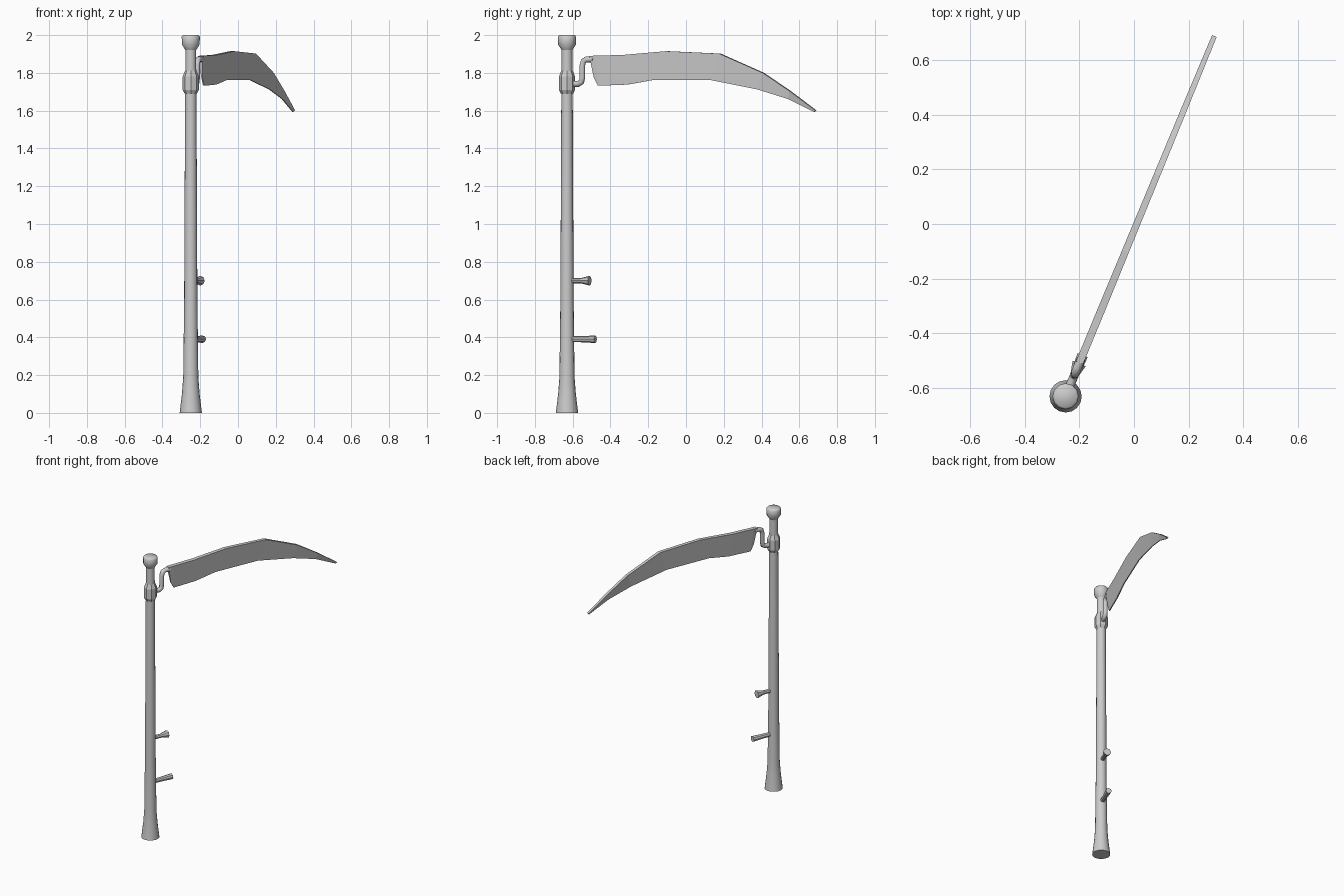
import bpy, bmesh, math
from mathutils import Matrix, Vector

if "Cube" in bpy.data.objects:
    bpy.data.objects.remove(bpy.data.objects["Cube"])

# Everything is built with the pole on the local z axis and the blade along local x
YAW = math.atan2(1.32, 0.545)
PLACE = Matrix.Translation((-0.25, -0.63, 0)) @ Matrix.Rotation(YAW, 4, 'Z')
S = math.sin(YAW)


def finish(name, bm, angle=30):
    bmesh.ops.recalc_face_normals(bm, faces=bm.faces)
    me = bpy.data.meshes.new(name)
    bm.to_mesh(me)
    bm.free()
    ob = bpy.data.objects.new(name, me)
    bpy.context.collection.objects.link(ob)
    ob.matrix_world = PLACE
    if angle:
        bpy.ops.object.select_all(action='DESELECT')
        ob.select_set(True)
        bpy.context.view_layer.objects.active = ob
        bpy.ops.object.shade_smooth_by_angle(angle=math.radians(angle))
    return ob


def skin(bm, rings):
    for a, b in zip(rings, rings[1:]):
        n = len(a)
        for i in range(n):
            j = (i + 1) % n
            bm.faces.new((a[i], a[j], b[j], b[i]))
    bm.faces.new(rings[0][::-1])
    bm.faces.new(rings[-1])


def lathe(name, profile, sides, angle, axis=Matrix(), turn=0.0):
    """Closed turned shape from (radius, height) pairs."""
    bm = bmesh.new()
    rings = []
    for r, z in profile:
        rings.append([bm.verts.new(axis @ Vector((
            r * math.cos(turn + math.tau * i / sides),
            r * math.sin(turn + math.tau * i / sides), z))) for i in range(sides)])
    skin(bm, rings)
    return finish(name, bm, angle)


T = math.pi / 2 - YAW

# Pole with flared foot
lathe("pole", [(0.059, 0), (0.047, 0.1), (0.040, 0.19), (0.035, 0.6),
               (0.030, 1.7), (0.028, 1.93)], 16, 50, turn=T)

# Faceted collar that holds the blade
lathe("collar", [(0.031, 1.688), (0.043, 1.71), (0.043, 1.78), (0.030, 1.812)],
      8, 0, turn=T)

# Turned knob at the top
lathe("pole_head", [(0.028, 1.92), (0.047, 1.95), (0.048, 1.992), (0.041, 2.0)],
      12, 50, turn=T)

# Hand grips
for name, z, end, r0, r1 in (("upper_grip", 0.70, 0.130, 0.014, 0.026),
                             ("lower_grip", 0.39, 0.163, 0.016, 0.020)):
    axis = Matrix.Translation((0, 0, z)) @ Matrix.Rotation(math.pi / 2, 4, 'Y')
    lathe(name, [(r0, 0.02), (r0, 0.08), (r1, end)], 8, 40, axis)

# Bent rod joining collar and blade
path = [(0.03, 1.742), (0.065, 1.742), (0.083, 1.752), (0.088, 1.775),
        (0.088, 1.84), (0.094, 1.862), (0.112, 1.872), (0.15, 1.872)]
pts = [Vector((x, 0, z)) for x, z in path]
bm = bmesh.new()
rings = []
for k, p in enumerate(pts):
    t = (pts[min(k + 1, len(pts) - 1)] - pts[max(k - 1, 0)]).normalized()
    side = Vector((0, 1, 0))
    up = side.cross(t)
    rings.append([bm.verts.new(p + 0.016 * (math.cos(a) * side + math.sin(a) * up))
                  for a in (math.tau * i / 8 for i in range(8))])
skin(bm, rings)
finish("blade_bracket", bm, 50)

# Curved blade: stations of (spine y, spine z, edge y, edge z, half thickness)
stations = [(-0.507, 1.89, -0.487, 1.775, 0.014), (-0.48, 1.891, -0.465, 1.732, 0.014),
            (-0.33, 1.895, -0.31, 1.738, 0.014), (-0.10, 1.915, -0.17, 1.763, 0.013),
            (0.18, 1.902, 0.13, 1.762, 0.012), (0.41, 1.80, 0.38, 1.712, 0.011),
            (0.55, 1.705, 0.54, 1.662, 0.010), (0.687, 1.602, 0.680, 1.592, 0.009)]
bm = bmesh.new()
rings = []
for ys, zs, ye, ze, h in stations:
    us, ue = (ys + 0.63) / S, (ye + 0.63) / S
    rings.append([bm.verts.new(c) for c in (
        (us, h, zs), (us, -h, zs), (ue, -h * 0.25, ze), (ue, h * 0.25, ze))])
skin(bm, rings)
finish("blade", bm, 0)
